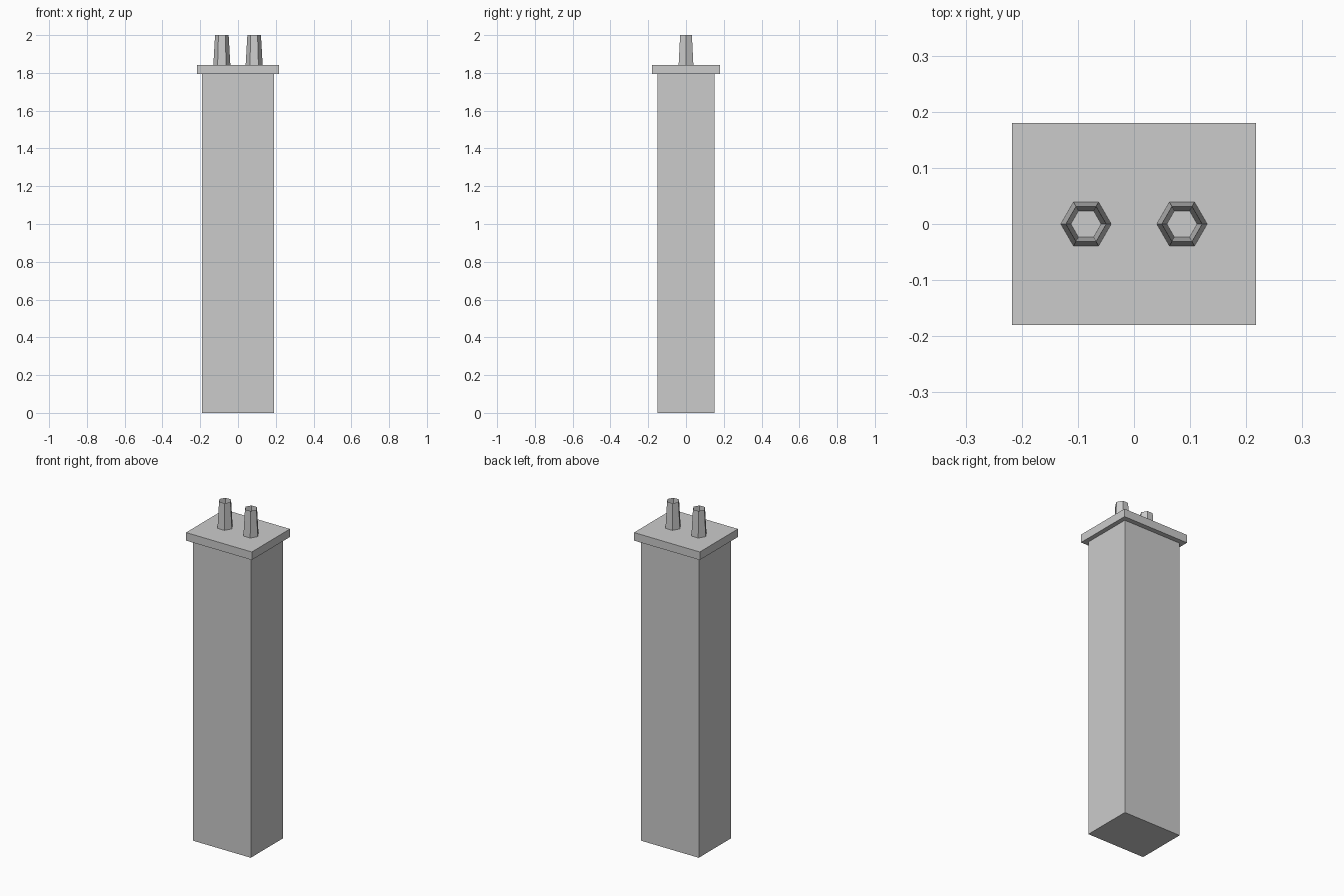
import bpy, bmesh
from mathutils import Matrix

cube = bpy.data.objects.get("Cube")
if cube:
    bpy.data.objects.remove(cube, do_unlink=True)

grey = bpy.data.materials.new("light_grey")
grey.use_nodes = True
colour = (0.6, 0.6, 0.6, 1)
grey.diffuse_color = colour
grey.node_tree.nodes["Principled BSDF"].inputs["Base Color"].default_value = colour


def add_object(name, bm, location=(0, 0, 0)):
    bmesh.ops.recalc_face_normals(bm, faces=bm.faces)
    mesh = bpy.data.meshes.new(name)
    bm.to_mesh(mesh)
    bm.free()
    mesh.materials.append(grey)
    obj = bpy.data.objects.new(name, mesh)
    obj.location = location
    bpy.context.collection.objects.link(obj)


def add_block(name, width, depth, bottom, top):
    bm = bmesh.new()
    bmesh.ops.create_cube(bm, size=1, matrix=Matrix.Diagonal((width, depth, top - bottom, 1)))
    add_object(name, bm, (0, 0, (bottom + top) / 2))


def add_pot(name, x, bottom, top):
    # Tapered six-sided pot, its top pushed in to a hollow
    height = top - bottom
    bm = bmesh.new()
    bmesh.ops.create_cone(bm, cap_ends=True, segments=6, radius1=0.045, radius2=0.036,
                          depth=height, matrix=Matrix.Rotation(1.5707963, 4, "Z"))
    lid = max(bm.faces, key=lambda f: f.calc_center_median().z)
    floor = bmesh.ops.extrude_discrete_faces(bm, faces=[lid])["faces"][0]
    rim = [v for v in bm.verts if v.co.z > 0 and v not in floor.verts]
    for v in floor.verts:
        v.co.x *= 0.75
        v.co.y *= 0.75
        v.co.z -= height * 0.95
    # Walls joining the rim to the sunken floor
    rim.sort(key=lambda v: v.index)
    loop = list(floor.verts)
    nearest = [min(rim, key=lambda r: (r.co.xy - v.co.xy).length) for v in loop]
    for i in range(len(loop)):
        j = (i + 1) % len(loop)
        quad = (loop[i], loop[j], nearest[j], nearest[i])
        if not bm.faces.get(quad):
            bm.faces.new(quad)
    add_object(name, bm, (x, 0, (bottom + top) / 2))


# Chimney shaft and overhanging cap
add_block("chimney_stack", 0.38, 0.302, 0, 1.795)
add_block("chimney_cap", 0.434, 0.36, 1.795, 1.843)

# Pair of hollow pots
for side, x in (("left", 0.0855), ("right", -0.0855)):
    add_pot(side + "_chimney_pot", x, 1.843, 2)
